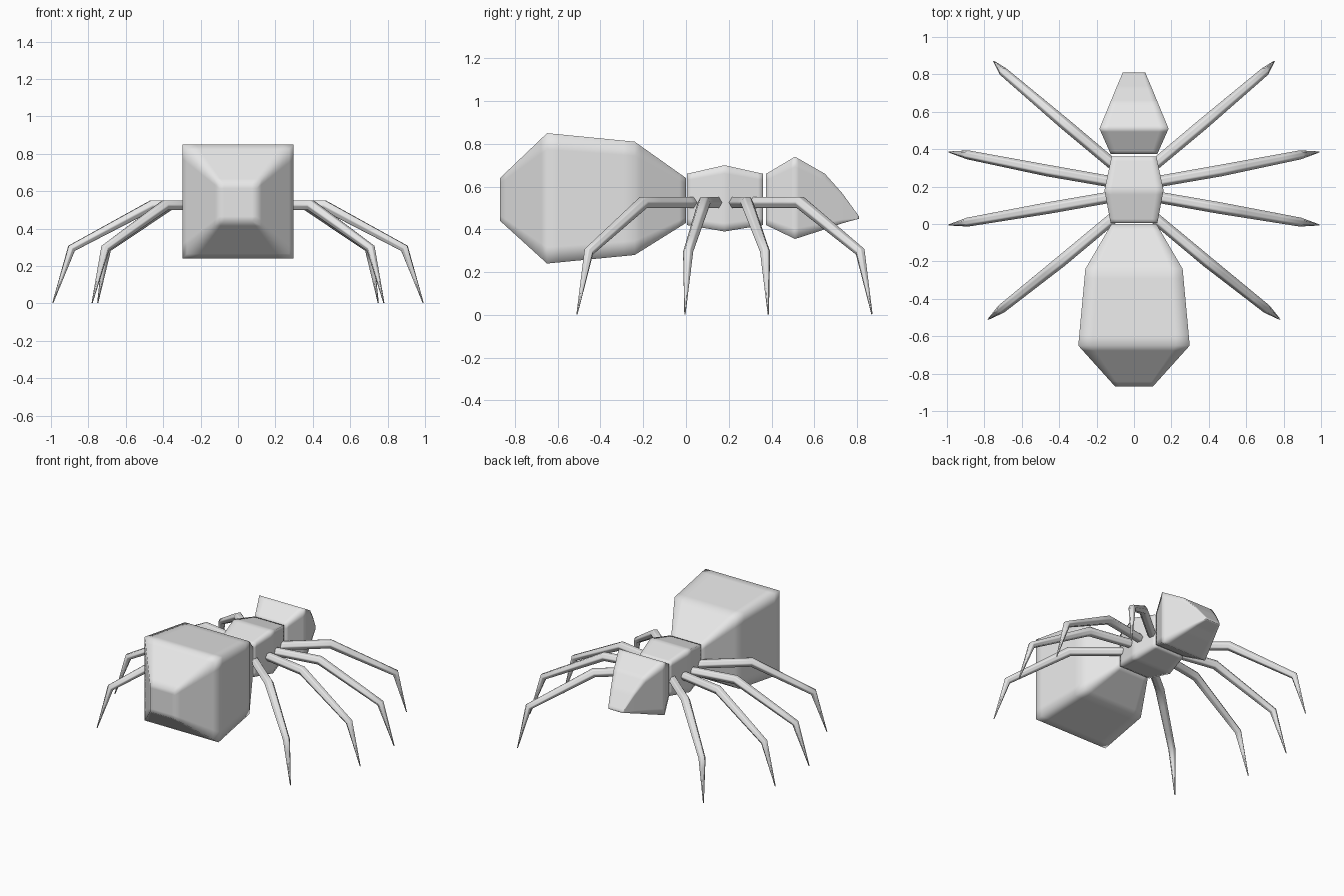
import bpy
import bmesh
from math import cos, sin, pi
from mathutils import Vector

cube = bpy.data.objects.get("Cube")
if cube:
    bpy.data.objects.remove(cube)

# One plain grey for the whole body
GREY = (0.8, 0.8, 0.8, 1)
grey = bpy.data.materials.new("light_grey")
grey.diffuse_color = GREY
grey.use_nodes = True
grey.node_tree.nodes["Principled BSDF"].inputs["Base Color"].default_value = GREY


def loft(name, rings, levels, mirror=False):
    """Skin a row of rings, cap both ends, and soften the shading at the edges."""
    bm = bmesh.new()
    loops = [[bm.verts.new(p) for p in ring] for ring in rings]
    for a, b in zip(loops, loops[1:]):
        n = len(a)
        for i in range(n):
            j = (i + 1) % n
            bm.faces.new((a[i], a[j], b[j], b[i]))
    bm.faces.new(loops[0])
    bm.faces.new(loops[-1])
    bmesh.ops.recalc_face_normals(bm, faces=bm.faces)
    mesh = bpy.data.meshes.new(name)
    bm.to_mesh(mesh)
    bm.free()
    for poly in mesh.polygons:
        poly.use_smooth = True
    mesh.materials.append(grey)
    obj = bpy.data.objects.new(name, mesh)
    bpy.context.collection.objects.link(obj)
    if mirror:
        obj.modifiers.new("Mirror", 'MIRROR').use_axis[0] = True
    sub = obj.modifiers.new("Subdivide", 'SUBSURF')
    sub.subdivision_type = 'SIMPLE'
    sub.levels = sub.render_levels = levels
    return obj


def body_part(name, sections):
    """Sections along y: (y, half width, bottom, top)."""
    rings = [[(-w, y, lo), (w, y, lo), (w, y, hi), (-w, y, hi)]
             for y, w, lo, hi in sections]
    return loft(name, rings, 3)


def leg(name, points, radii, sides=6):
    """Tapered, jointed leg with mitred rings; mirrored to the other side."""
    pts = [Vector(p) for p in points]
    rings = []
    for i, (p, r) in enumerate(zip(pts, radii)):
        before = (p - pts[max(i - 1, 0)]).normalized()
        after = (pts[min(i + 1, len(pts) - 1)] - p).normalized()
        along = (before + after).normalized()
        side = along.cross(Vector((0, 0, 1))).normalized()
        up = side.cross(along)
        rings.append([p + r * (side * cos(2 * pi * k / sides)
                               + up * sin(2 * pi * k / sides))
                      for k in range(sides)])
    return loft(name, rings, 2, mirror=True)


# Body: large abdomen at -y, thorax, and sloping head at +y
body_part("abdomen", [(-0.87, 0.10, 0.44, 0.64), (-0.65, 0.298, 0.24, 0.85),
                      (-0.24, 0.26, 0.28, 0.81), (0, 0.12, 0.43, 0.64)])
body_part("thorax", [(0.005, 0.125, 0.42, 0.66), (0.18, 0.158, 0.39, 0.70),
                     (0.36, 0.12, 0.42, 0.66)])
body_part("head", [(0.375, 0.125, 0.42, 0.66), (0.51, 0.185, 0.355, 0.74),
                   (0.65, 0.127, 0.40, 0.66), (0.73, 0.094, 0.428, 0.57),
                   (0.81, 0.06, 0.45, 0.46)])

# Legs: root, hip bend, knee and tip in plan, sharing the same heights
HEIGHTS = (0.525, 0.525, 0.295, 0.003)
RADII = (0.03, 0.031, 0.024, 0.003)
PLANS = {
    "leg_pair_1": ((0.06, 0.275), (0.37, 0.535), (0.70, 0.815), (0.75, 0.87)),
    "leg_pair_2": ((0.06, 0.215), (0.46, 0.285), (0.89, 0.37), (0.99, 0.385)),
    "leg_pair_3": ((0.06, 0.155), (0.46, 0.085), (0.89, 0.01), (0.99, -0.005)),
    "leg_pair_4": ((0.06, 0.075), (0.39, -0.20), (0.71, -0.455), (0.78, -0.51)),
}
for name, plan in PLANS.items():
    leg(name, [(x, y, z) for (x, y), z in zip(plan, HEIGHTS)], RADII)
